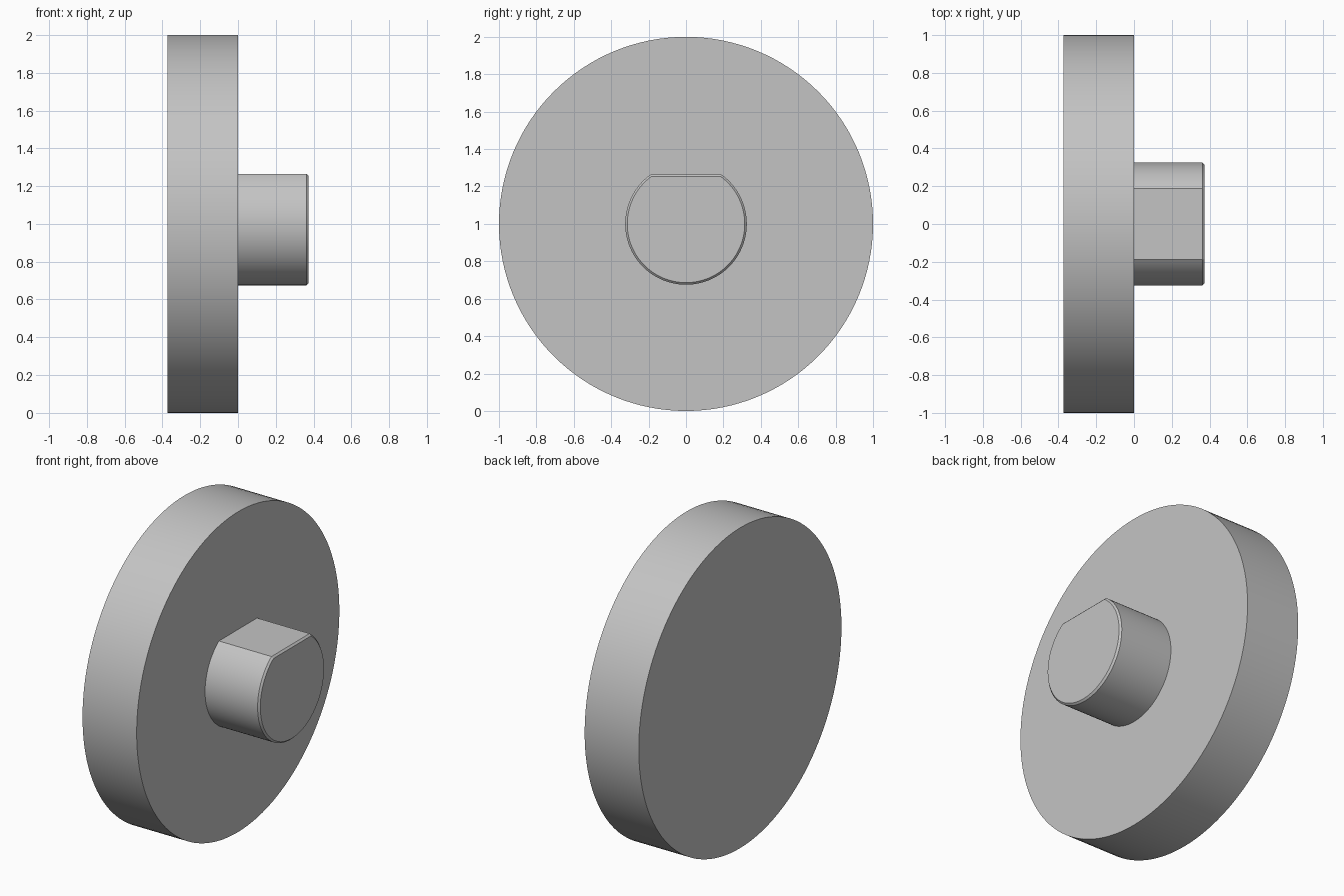
import bpy, bmesh
from math import asin, cos, sin, pi, radians

if "Cube" in bpy.data.objects:
    bpy.data.objects.remove(bpy.data.objects["Cube"], do_unlink=True)

HALF_LENGTH = 0.374
CENTRE_Z = 1.0

grey = bpy.data.materials.new("light grey")
grey.use_nodes = True
colour = (0.55, 0.55, 0.55, 1)
grey.diffuse_color = colour
grey.node_tree.nodes["Principled BSDF"].inputs["Base Color"].default_value = colour


def round_outline(radius, flat=None, sides=128):
    """Circle in the yz plane, optionally cut by a flat at the given height."""
    if flat is None:
        angles = [2 * pi * i / sides for i in range(sides)]
    else:
        start = asin(flat / radius)
        sweep = -pi - 2 * start + 4 * start
        sweep = -(2 * pi - (pi - 2 * start))
        angles = [start + sweep * i / sides for i in range(sides + 1)]
    return [(radius * cos(a), radius * sin(a)) for a in angles]


def loft(name, sections):
    """Skin matching outlines placed along x and cap both ends."""
    bm = bmesh.new()
    rings = [[bm.verts.new((x, y, z + CENTRE_Z)) for y, z in outline]
             for x, outline in sections]
    for a, b in zip(rings, rings[1:]):
        for i in range(len(a)):
            j = (i + 1) % len(a)
            bm.faces.new((a[i], a[j], b[j], b[i]))
    bm.faces.new(rings[0])
    bm.faces.new(rings[-1])
    bmesh.ops.recalc_face_normals(bm, faces=bm.faces)
    mesh = bpy.data.meshes.new(name)
    bm.to_mesh(mesh)
    bm.free()
    mesh.materials.append(grey)
    obj = bpy.data.objects.new(name, mesh)
    bpy.context.collection.objects.link(obj)
    bpy.ops.object.select_all(action="DESELECT")
    obj.select_set(True)
    bpy.context.view_layer.objects.active = obj
    bpy.ops.object.shade_smooth_by_angle(angle=radians(25))
    return obj


# Wide disc
disc = round_outline(1.0)
loft("disc", [(-HALF_LENGTH, disc), (0, disc)])

# Shaft with a flat on top and a chamfered end
RADIUS, FLAT, CHAMFER = 0.325, 0.265, 0.011
shaft = round_outline(RADIUS, FLAT)
shaft_end = round_outline(RADIUS - CHAMFER, FLAT - CHAMFER)
loft("flatted_shaft", [(0, shaft), (HALF_LENGTH - CHAMFER, shaft),
                       (HALF_LENGTH, shaft_end)])
